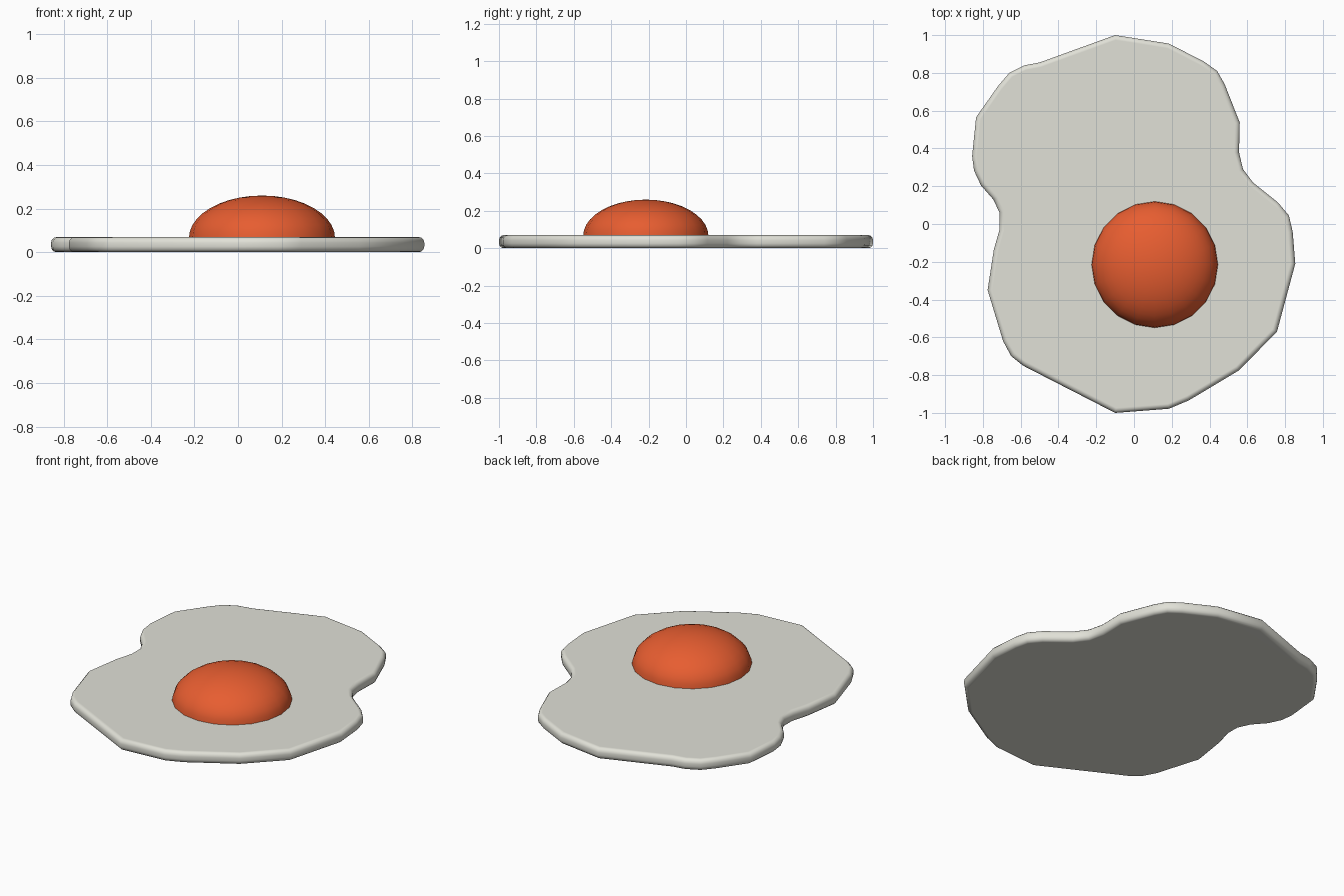
import bpy, bmesh, math

if "Cube" in bpy.data.objects:
    bpy.data.objects.remove(bpy.data.objects["Cube"])


def material(name, rgb):
    m = bpy.data.materials.new(name)
    m.diffuse_color = (*rgb, 1)
    m.use_nodes = True
    m.node_tree.nodes["Principled BSDF"].inputs["Base Color"].default_value = m.diffuse_color
    return m


def make_object(name, bm, mat):
    bmesh.ops.recalc_face_normals(bm, faces=bm.faces[:])
    me = bpy.data.meshes.new(name)
    bm.to_mesh(me)
    bm.free()
    me.materials.append(mat)
    for p in me.polygons:
        p.use_smooth = True
    ob = bpy.data.objects.new(name, me)
    bpy.context.collection.objects.link(ob)
    return ob


white_mat = material("cooked white", (0.75, 0.75, 0.68))
yolk_mat = material("orange yolk", (0.80, 0.11, 0.03))

# Egg white: wavy outline, extruded into a thin slab with a rounded rim
outline = [
    (-.10, 1.0), (-.50, .855), (-.58, .84), (-.66, .80), (-.72, .73),
    (-.836, .565), (-.857, .36), (-.847, .283), (-.81, .204), (-.745, .13),
    (-.712, .06), (-.712, -.03), (-.742, -.135), (-.775, -.35), (-.693, -.62),
    (-.65, -.70), (-.587, -.75), (-.10, -1.0), (.185, -.978), (.29, -.934),
    (.556, -.775), (.757, -.57), (.854, -.21), (.84, -.04), (.82, .045),
    (.762, .114), (.63, .22), (.577, .29), (.556, .38), (.56, .537),
    (.48, .74), (.44, .81), (.37, .86), (.185, .955)]
THICK = 0.07
bm = bmesh.new()
base = bm.faces.new([bm.verts.new((x, y, 0)) for x, y in outline])
ext = bmesh.ops.extrude_face_region(bm, geom=[base], use_keep_orig=True)
for v in ext["geom"]:
    if isinstance(v, bmesh.types.BMVert):
        v.co.z = THICK
bmesh.ops.recalc_face_normals(bm, faces=bm.faces[:])
rim = [e for e in bm.edges if abs(e.verts[0].co.z - e.verts[1].co.z) < 1e-6]
bmesh.ops.bevel(bm, geom=rim, offset=0.026, offset_type='OFFSET',
                segments=3, profile=0.5, affect='EDGES')
egg_white = make_object("egg_white", bm, white_mat)
weighted = egg_white.modifiers.new("flat_top_normals", 'WEIGHTED_NORMAL')
weighted.keep_sharp = True

# Yolk: squashed half sphere sitting on the white
bm = bmesh.new()
bmesh.ops.create_uvsphere(bm, u_segments=20, v_segments=20, radius=1)
bmesh.ops.delete(bm, geom=[v for v in bm.verts if v.co.z < -0.01], context='VERTS')
for v in bm.verts:
    v.co = (0.11 + v.co.x * 0.335, -0.215 + v.co.y * 0.335, 0.065 + v.co.z * 0.195)
make_object("yolk", bm, yolk_mat)
